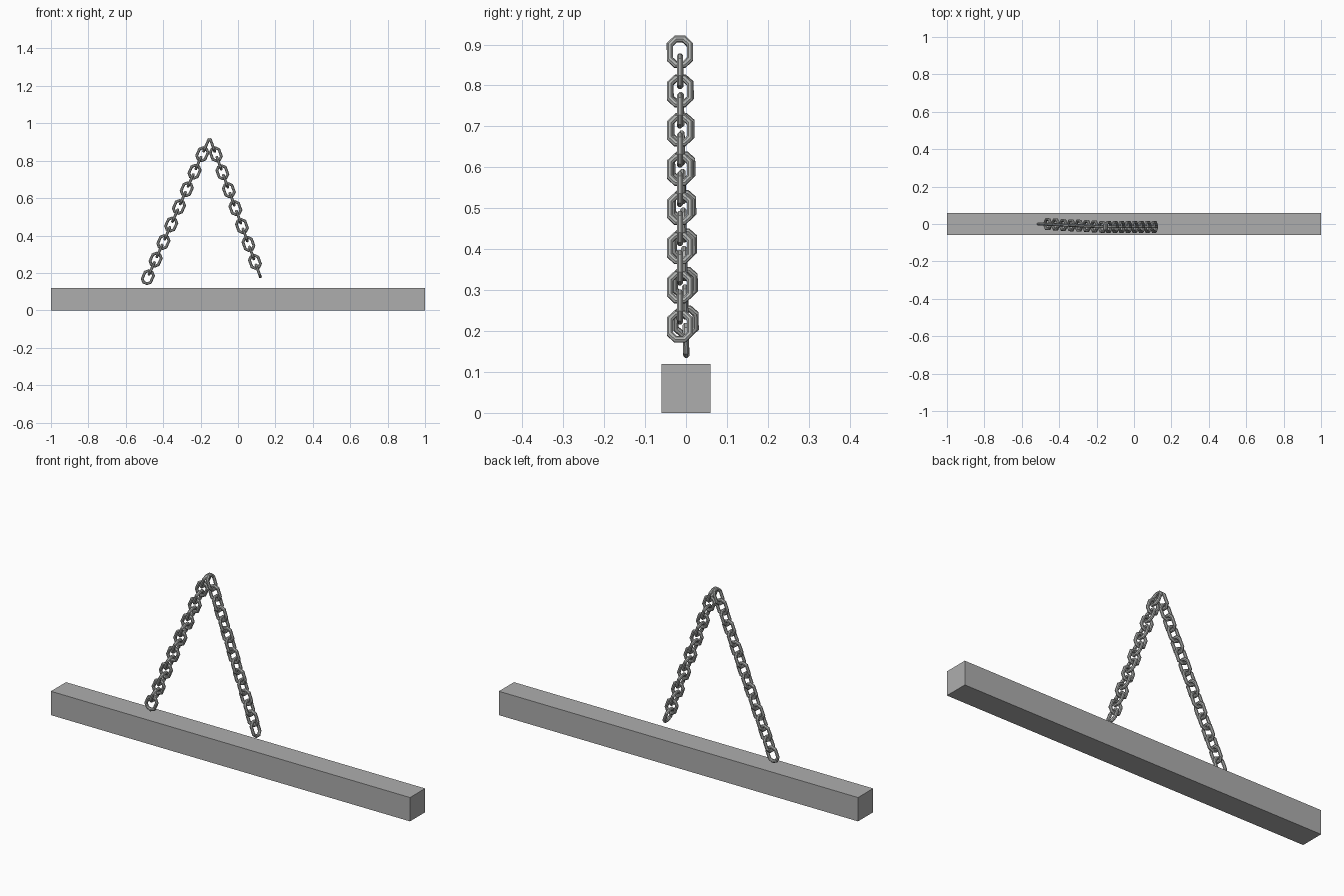
import bpy, bmesh, math
from mathutils import Vector, Matrix

if "Cube" in bpy.data.objects:
    bpy.data.objects.remove(bpy.data.objects["Cube"])


def material(name, rgb):
    m = bpy.data.materials.new(name)
    m.diffuse_color = (*rgb, 1)
    m.use_nodes = True
    m.node_tree.nodes["Principled BSDF"].inputs["Base Color"].default_value = m.diffuse_color
    return m


beam_grey = material("beam grey", (0.42, 0.42, 0.42))
chain_grey = material("chain grey", (0.44, 0.45, 0.44))

LENGTH, WIDTH, R = 0.083, 0.065, 0.008   # link outer size, wire radius
SIDES = 8                                # wire cross-section


def add_link(bm, mat):
    """Stretched octagonal ring of wire: long along local Z, wide along local X."""
    apothem = WIDTH / 2 - R
    stretch = (LENGTH - WIDTH) / 2
    c = math.cos(math.pi / 8)
    rings = []
    for i in range(8):
        a = math.pi / 8 + i * math.pi / 4
        d = Vector((math.cos(a), 0, math.sin(a)))
        centre = d * apothem / c + Vector((0, 0, math.copysign(stretch, d.z)))
        ring = []
        for j in range(SIDES):
            t = 2 * math.pi * (j + 0.5) / SIDES
            p = centre + d * (R * math.cos(t) / c) + Vector((0, R * math.sin(t), 0))
            ring.append(bm.verts.new(mat @ p))
        rings.append(ring)
    for i in range(8):
        a, b = rings[i], rings[(i + 1) % 8]
        for j in range(SIDES):
            k = (j + 1) % SIDES
            bm.faces.new((a[j], a[k], b[k], b[j]))


def finish(bm, name, mat):
    bmesh.ops.recalc_face_normals(bm, faces=bm.faces)
    me = bpy.data.meshes.new(name)
    bm.to_mesh(me)
    bm.free()
    me.materials.append(mat)
    ob = bpy.data.objects.new(name, me)
    bpy.context.collection.objects.link(ob)
    return ob


def chain(name, top, bottom, count):
    """Links between two end centres, alternating sideways and front-facing."""
    top, bottom = Vector(top), Vector(bottom)
    z = (top - bottom).normalized()
    side = Vector((0, 1, 0)).cross(z).normalized()
    depth = z.cross(side)
    bm = bmesh.new()
    for i in range(count):
        x = depth if i % 2 == 0 else side
        m = Matrix((x, z.cross(x), z)).transposed().to_4x4()
        m.translation = top.lerp(bottom, i / (count - 1))
        add_link(bm, m)
    finish(bm, name, chain_grey)


# square beam
bm = bmesh.new()
bmesh.ops.create_cube(bm, size=1, matrix=Matrix.Translation((0, 0, 0.06)) @ Matrix.Diagonal((2, 0.12, 0.12, 1)))
finish(bm, "beam", beam_grey)

# two chains meeting at the apex
chain("left_chain", (-0.170, -0.015, 0.882), (-0.482, 0.0, 0.177), 16)
chain("right_chain", (-0.136, -0.015, 0.882), (0.108, -0.015, 0.211), 15)
